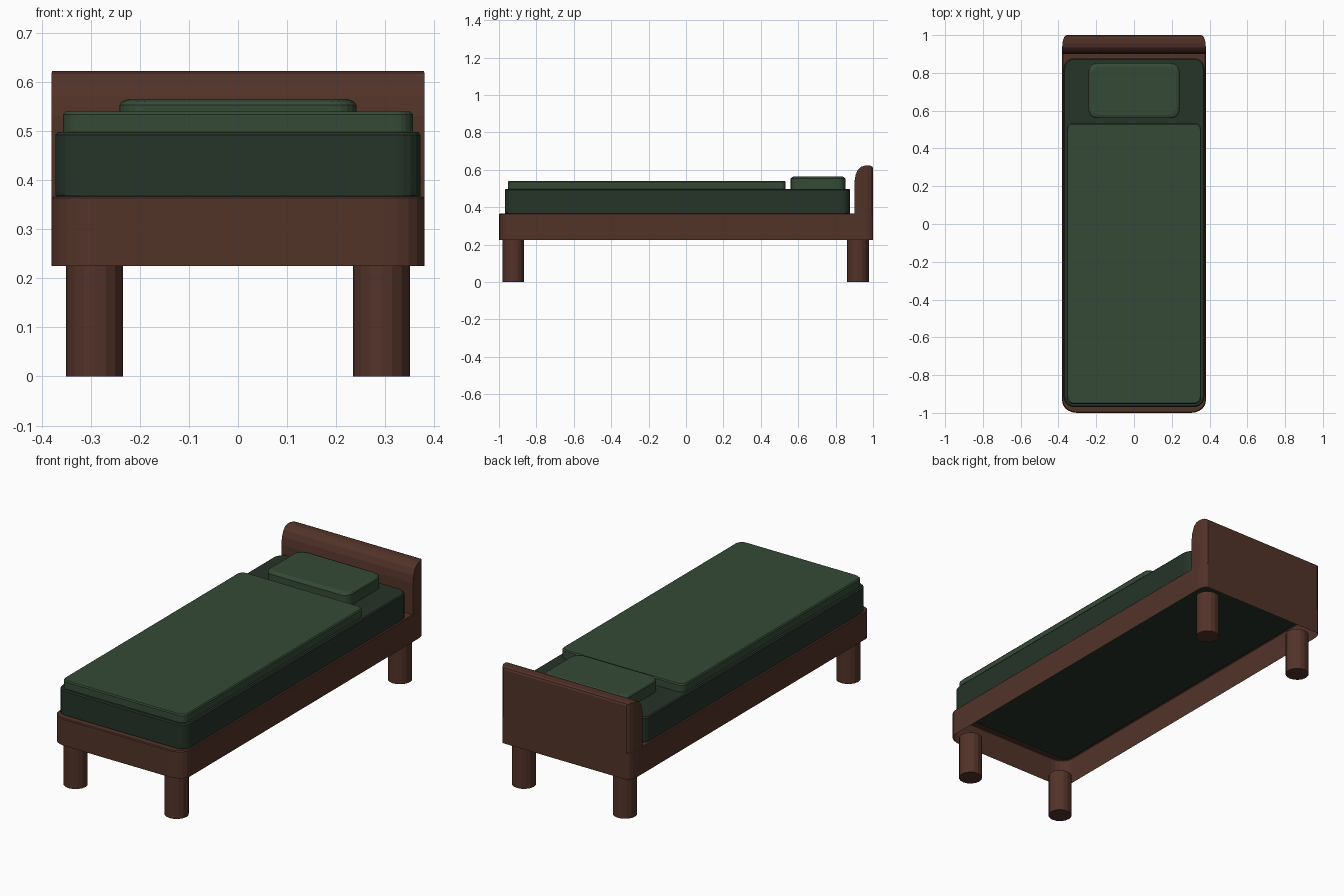
import bpy, bmesh
from math import sin, cos, pi

if "Cube" in bpy.data.objects:
    bpy.data.objects.remove(bpy.data.objects["Cube"])


def material(name, rgb):
    m = bpy.data.materials.new(name)
    m.diffuse_color = (*rgb, 1)
    m.use_nodes = True
    m.node_tree.nodes["Principled BSDF"].inputs["Base Color"].default_value = m.diffuse_color
    return m


WOOD = material("dark wood", (0.085, 0.033, 0.022))
SHEET = material("dark green", (0.019, 0.033, 0.021))
COVER = material("green", (0.036, 0.068, 0.037))


def finish(name, bm, mat):
    mesh = bpy.data.meshes.new(name)
    bm.to_mesh(mesh)
    bm.free()
    mesh.materials.append(mat)
    ob = bpy.data.objects.new(name, mesh)
    bpy.context.collection.objects.link(ob)
    return ob


def plan(hx, y0, y1, front, back, inset=0, n=5):
    """Rounded rectangle outline; front/back are (rx, ry) corner radii."""
    pts = []
    hx, y0, y1 = hx - inset, y0 + inset, y1 - inset
    for k, (sx, sy) in enumerate(((1, 1), (-1, 1), (-1, -1), (1, -1))):
        rx, ry = back if sy > 0 else front
        cx, cy = sx * (hx - rx), (y1 - ry if sy > 0 else y0 + ry)
        for i in range(n + 1):
            a = pi / 2 * (k + i / n)
            pts.append((cx + rx * cos(a), cy + ry * sin(a)))
    return pts


def slab(name, mat, hx, y0, y1, front, back, levels, bottom=True):
    """Stack of rounded outlines at (z, inset) levels."""
    bm = bmesh.new()
    rings = [[bm.verts.new((x, y, z)) for x, y in plan(hx, y0, y1, front, back, d)]
             for z, d in levels]
    for a, b in zip(rings, rings[1:]):
        for i in range(len(a)):
            j = (i + 1) % len(a)
            bm.faces.new((a[i], a[j], b[j], b[i]))
    bm.faces.new(rings[-1])
    if bottom:
        bm.faces.new(rings[0][::-1])
    return finish(name, bm, mat)


# bed frame: box open underneath
slab("bed_frame", WOOD, 0.38, -1, 1, (0.08, 0.06), (0.025, 0.06),
     [(0.225, 0), (0.363, 0), (0.367, 0.004)], bottom=False)

# headboard: rounded side profile, narrowing slightly toward the back
bm = bmesh.new()
profile = [(0.90, 0.36), (0.90, 0.53), (0.906, 0.57), (0.918, 0.6), (0.934, 0.616),
           (0.955, 0.622), (0.985, 0.622), (0.996, 0.618), (1.0, 0.61), (1.0, 0.36)]
outline = [(0.90, 0.38), (0.94, 0.38), (0.97, 0.3766), (0.99, 0.368), (1.0, 0.355)]


def top_at(y):
    line = profile[1:-1]
    for (a, za), (b, zb) in zip(line, line[1:]):
        if a <= y <= b and b > a:
            return za + (zb - za) * (y - a) / (b - a)
    return line[-1][1]


def half_at(y):
    for (a, xa), (b, xb) in zip(outline, outline[1:]):
        if a <= y <= b:
            return xa + (xb - xa) * (y - a) / (b - a)
    return outline[-1][1]


for y in sorted({p[0] for p in profile} | {p[0] for p in outline}):
    for s in (-1, 1):
        for z in (0.36, top_at(y)):
            bm.verts.new((s * half_at(y), y, z))
bmesh.ops.convex_hull(bm, input=bm.verts[:])
bmesh.ops.dissolve_limit(bm, angle_limit=0.01, verts=bm.verts[:], edges=bm.edges[:])
finish("headboard", bm, WOOD)

# mattress, blanket and pillow
slab("mattress", SHEET, 0.372, -0.968, 0.877, (0.05, 0.05), (0.05, 0.05),
     [(0.362, 0.004), (0.37, 0), (0.492, 0), (0.498, 0.005)])
slab("blanket", COVER, 0.356, -0.953, 0.533, (0.035, 0.035), (0.03, 0.03),
     [(0.495, 0), (0.534, 0), (0.54, 0.005)])
slab("pillow", COVER, 0.241, 0.56, 0.852, (0.045, 0.045), (0.045, 0.045),
     [(0.495, 0), (0.553, 0), (0.56, 0.005), (0.565, 0.018)])

# four round legs
for sx, side in ((-1, "left"), (1, "right")):
    for y, end in ((-0.923, "front"), (0.92, "back")):
        bm = bmesh.new()
        bmesh.ops.create_cone(bm, cap_ends=True, segments=16, radius1=0.058,
                              radius2=0.058, depth=0.228)
        ob = finish(f"{end}_{side}_leg", bm, WOOD)
        ob.location = (sx * 0.292, y, 0.114)
